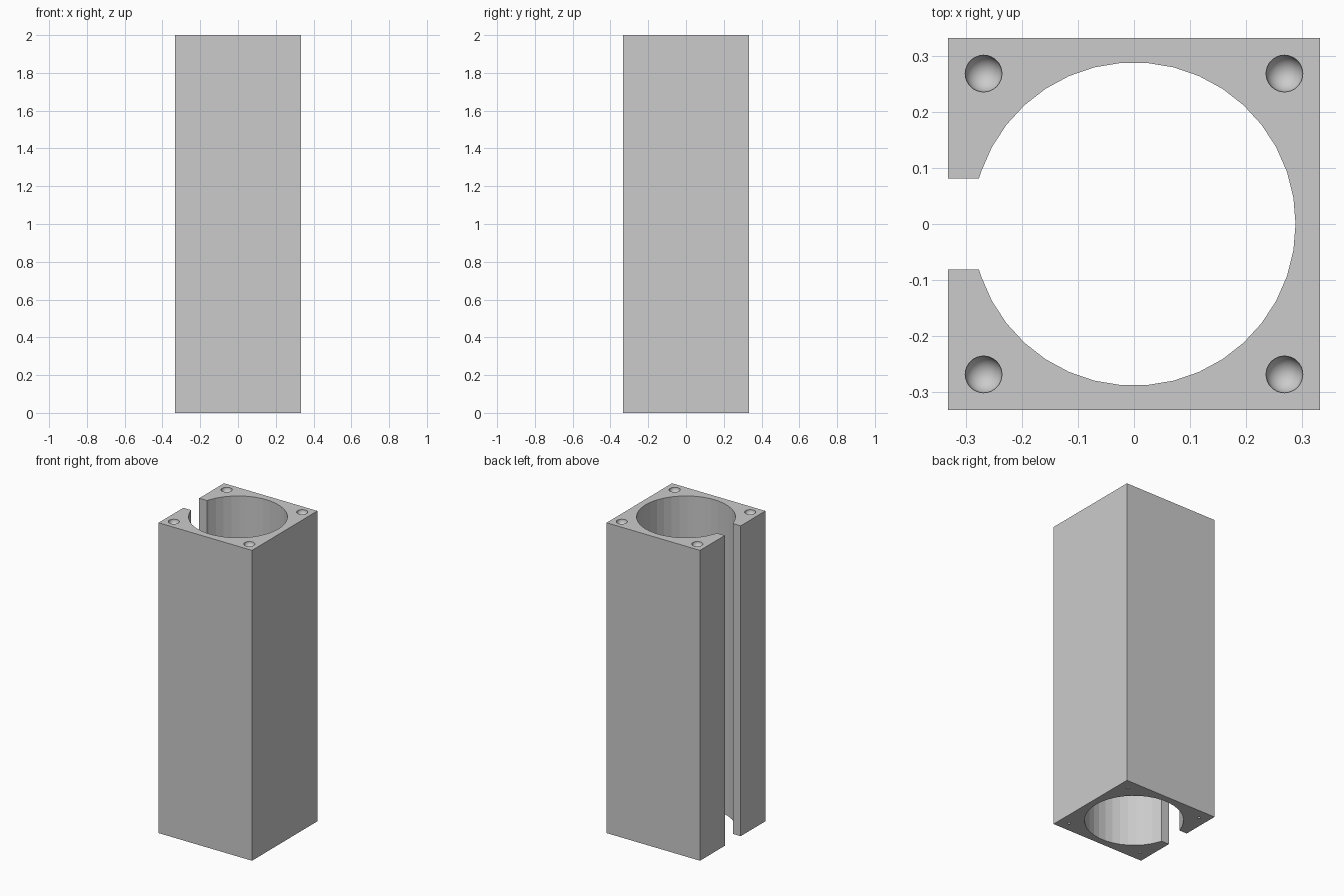
import bpy, bmesh
from math import cos, sin, tau, asin
from mathutils import Matrix

old = bpy.data.objects.get("Cube")
if old:
    bpy.data.objects.remove(old, do_unlink=True)

HALF, HEIGHT = 0.333, 2.0
BORE, SIDES, SLOT = 0.289, 38, 0.081
SOCKET, INSET = 0.033, 0.269

grey = bpy.data.materials.new("plain grey")
grey.use_nodes = True
colour = (0.6, 0.6, 0.6, 1)
grey.diffuse_color = colour
grey.node_tree.nodes["Principled BSDF"].inputs["Base Color"].default_value = colour


def make_object(name, bm):
    mesh = bpy.data.meshes.new(name)
    bm.to_mesh(mesh)
    bm.free()
    mesh.materials.append(grey)
    obj = bpy.data.objects.new(name, mesh)
    bpy.context.collection.objects.link(obj)
    return obj


# Square sleeve: C-shaped outline with a round bore and a slot on the -x side
half_slot_angle = asin(SLOT / BORE)
slot_x = -BORE * cos(half_slot_angle)
outline = [(slot_x, -SLOT), (-HALF, -SLOT), (-HALF, -HALF), (HALF, -HALF),
           (HALF, HALF), (-HALF, HALF), (-HALF, SLOT), (slot_x, SLOT)]
limit = tau / 2 - half_slot_angle
for i in range(SIDES // 2, -SIDES // 2, -1):
    angle = tau * i / SIDES
    if abs(angle) < limit - 0.01:
        outline.append((BORE * cos(angle), BORE * sin(angle)))

bm = bmesh.new()
base = bm.faces.new([bm.verts.new((x, y, 0)) for x, y in outline])
extruded = bmesh.ops.extrude_face_region(bm, geom=[base])["geom"]
bmesh.ops.translate(bm, vec=(0, 0, HEIGHT),
                    verts=[v for v in extruded if isinstance(v, bmesh.types.BMVert)])
bmesh.ops.recalc_face_normals(bm, faces=bm.faces)
sleeve = make_object("slotted_sleeve", bm)

# Ball sockets: half open on top, barely breaking through the bottom
bm = bmesh.new()
for x in (-INSET, INSET):
    for y in (-INSET, INSET):
        for z in (SOCKET - 0.001, HEIGHT):
            bmesh.ops.create_uvsphere(bm, u_segments=32, v_segments=17, radius=SOCKET,
                                      matrix=Matrix.Translation((x, y, z)))
for face in bm.faces:
    face.smooth = True
cutter = make_object("socket_cutter", bm)
cutter.hide_render = True

cut = sleeve.modifiers.new("sockets", "BOOLEAN")
cut.operation = "DIFFERENCE"
cut.solver = "EXACT"
cut.object = cutter
bpy.context.view_layer.objects.active = sleeve
sleeve.select_set(True)
bpy.ops.object.modifier_apply(modifier=cut.name)
bpy.data.objects.remove(cutter, do_unlink=True)
